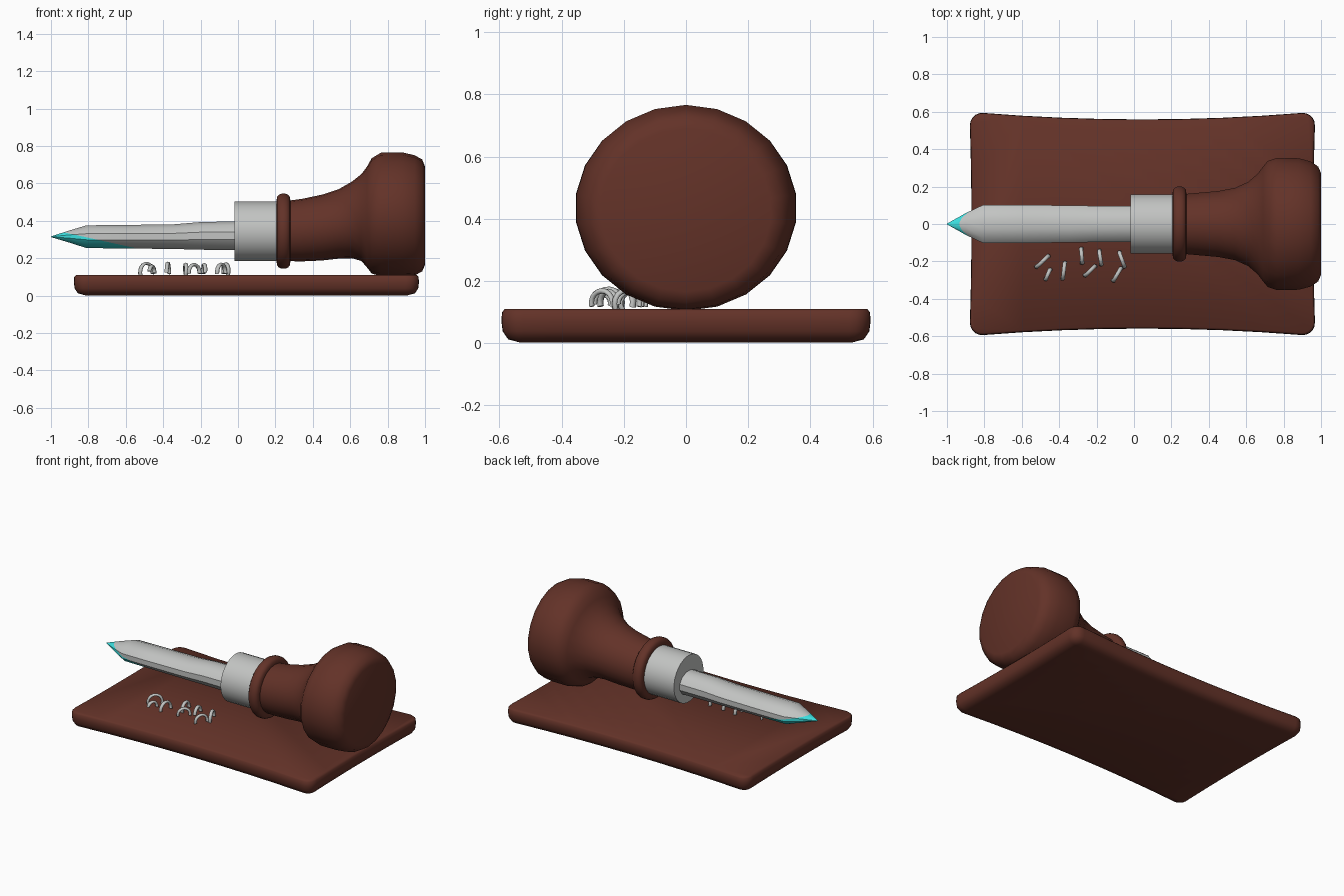
import bpy, bmesh, math
from mathutils import Vector

if "Cube" in bpy.data.objects:
    bpy.data.objects.remove(bpy.data.objects["Cube"])


def material(name, rgb):
    m = bpy.data.materials.new(name)
    m.diffuse_color = (*rgb, 1)
    m.use_nodes = True
    m.node_tree.nodes["Principled BSDF"].inputs["Base Color"].default_value = m.diffuse_color
    return m


BROWN = material("dark brown wood", (0.125, 0.032, 0.021))
STEEL = material("grey steel", (0.54, 0.55, 0.54))
TEAL = material("teal edge", (0.045, 0.74, 0.74))


def finish(bm, name, mats, angle=40):
    bmesh.ops.recalc_face_normals(bm, faces=bm.faces)
    me = bpy.data.meshes.new(name)
    bm.to_mesh(me)
    bm.free()
    for m in mats:
        me.materials.append(m)
    me.shade_smooth()
    me.set_sharp_from_angle(angle=math.radians(angle))
    ob = bpy.data.objects.new(name, me)
    bpy.context.collection.objects.link(ob)
    return ob


def loft(rings):
    """Skin closed rings of points and cap both ends."""
    bm = bmesh.new()
    loops = [[bm.verts.new(p) for p in r] for r in rings]
    n = len(loops[0])
    for a, b in zip(loops, loops[1:]):
        for i in range(n):
            j = (i + 1) % n
            bm.faces.new((a[i], a[j], b[j], b[i]))
    bm.faces.new(loops[0])
    bm.faces.new(loops[-1])
    return bm


def turned(profile, sides):
    """Elliptical rings along x: (x, bottom z, top z, half width)."""
    rings = []
    for x, lo, hi, w in profile:
        c, h = (lo + hi) / 2, (hi - lo) / 2
        rings.append([(x, w * math.cos(t), c + h * math.sin(t))
                      for t in (2 * math.pi * (i + 0.5) / sides for i in range(sides))])
    return loft(rings)


# Board: rounded rectangle with waisted sides and softened edges
def board_ring(z, inset):
    hx, hy, r = 0.925, 0.6, 0.075
    pts = []

    def waist(x, y):
        u, v = x / hx, y / hy
        y2 = y * (1 - 0.068 * (1 - u * u))
        x2 = x * (1 - 0.012 * (1 - v * v))
        return (x2 + 0.045, y2, z)
    corners = [(1, 1), (-1, 1), (-1, -1), (1, -1)]
    for k, (sx, sy) in enumerate(corners):
        cx, cy = sx * (hx - r), sy * (hy - r)
        for i in range(6):
            t = math.pi / 2 * (k + i / 5)
            pts.append((cx + (r - inset) * math.cos(t), cy + (r - inset) * math.sin(t)))
        nx, ny = corners[(k + 1) % 4]
        ex = (sx * (hx - r), sy * (hy - inset)) if k % 2 == 0 else (sx * (hx - inset), sy * (hy - r))
        fx = (nx * (hx - r), ex[1]) if k % 2 == 0 else (ex[0], ny * (hy - r))
        for i in range(1, 8):
            f = i / 8
            pts.append((ex[0] + (fx[0] - ex[0]) * f, ex[1] + (fx[1] - ex[1]) * f))
    return [waist(x, y) for x, y in pts]


finish(loft([board_ring(z, s) for z, s in (
    (0.002, 0.06), (0.012, 0.022), (0.038, 0.004), (0.07, 0.0), (0.1, 0.002), (0.11, 0.012))]),
    "board", [BROWN], 50)

# Handle: slim neck flaring into a fat bulb, axis rising slightly
finish(turned([
    (0.25, 0.185, 0.505, 0.16), (0.34, 0.183, 0.517, 0.168), (0.45, 0.188, 0.54, 0.178),
    (0.54, 0.198, 0.57, 0.195), (0.61, 0.2, 0.61, 0.227), (0.66, 0.185, 0.65, 0.27),
    (0.69, 0.15, 0.69, 0.31), (0.715, 0.118, 0.735, 0.34), (0.765, 0.104, 0.765, 0.357),
    (0.88, 0.104, 0.766, 0.355), (0.945, 0.108, 0.75, 0.338), (0.985, 0.13, 0.728, 0.31),
    (1.0, 0.165, 0.69, 0.275)], 22), "handle", [BROWN], 50)

# Collar ring between handle and ferrule
ring = []
for i in range(9):
    t = math.pi * i / 8
    r = 0.165 + 0.038 * math.sin(t) ** 0.7
    ring.append((0.243 - 0.037 * math.cos(t), 0.345 - r, 0.345 + r, r))
finish(turned(ring, 24), "collar_ring", [BROWN], 50)

# Ferrule: plain steel sleeve
finish(turned([(-0.02, 0.183, 0.503, 0.16), (0.215, 0.183, 0.503, 0.16)], 28), "ferrule", [STEEL])

# Blade: flattened bar ending in a point, ground edge coloured below a slanted plane
bm = turned([
    (-1.0, 0.313, 0.317, 0.002), (-0.9, 0.282, 0.35, 0.06), (-0.81, 0.252, 0.378, 0.104),
    (-0.6, 0.25, 0.38, 0.105), (-0.34, 0.247, 0.384, 0.103), (-0.2, 0.243, 0.396, 0.1),
    (0.0, 0.24, 0.4, 0.1)], 12)
p0 = Vector((-0.93, 0, 0.338))
n = Vector((0.088, 0, 0.4)).normalized()
bmesh.ops.bisect_plane(bm, geom=bm.verts[:] + bm.edges[:] + bm.faces[:], plane_co=p0, plane_no=n)
for f in bm.faces:
    if (f.calc_center_median() - p0).dot(n) < 0:
        f.material_index = 1
finish(bm, "blade", [STEEL, TEAL], 35)

# Shavings: small hooked curls, (x, y, heading in degrees, radius, sweep in degrees)
curls = [(-0.49, -0.2, 48, 0.045, 230), (-0.46, -0.27, 75, 0.03, 190), (-0.375, -0.25, 88, 0.045, 200),
         (-0.28, -0.17, 100, 0.04, 230), (-0.235, -0.25, 50, 0.038, 210), (-0.18, -0.18, 105, 0.038, 200),
         (-0.065, -0.19, 115, 0.042, 220), (-0.09, -0.27, 65, 0.04, 210)]
for k, (x, y, head, r, sweep) in enumerate(curls):
    a = math.radians(head)
    rings = []
    for i in range(11):
        t = math.radians(sweep * i / 10 - 15)
        d = r * math.cos(t)
        side = 0.012 * (i / 10 - 0.5)
        c = Vector((x + d * math.cos(a) - side * math.sin(a),
                    y + d * math.sin(a) + side * math.cos(a), 0.128 + r * math.sin(t)))
        out = Vector((math.cos(t) * math.cos(a), math.cos(t) * math.sin(a), math.sin(t)))
        across = Vector((-math.sin(a), math.cos(a), 0))
        rings.append([c + 0.009 * math.cos(s) * out + 0.012 * math.sin(s) * across
                      for s in (math.pi / 3 * j for j in range(6))])
    finish(loft(rings), f"shaving_{k + 1}", [STEEL], 70)
